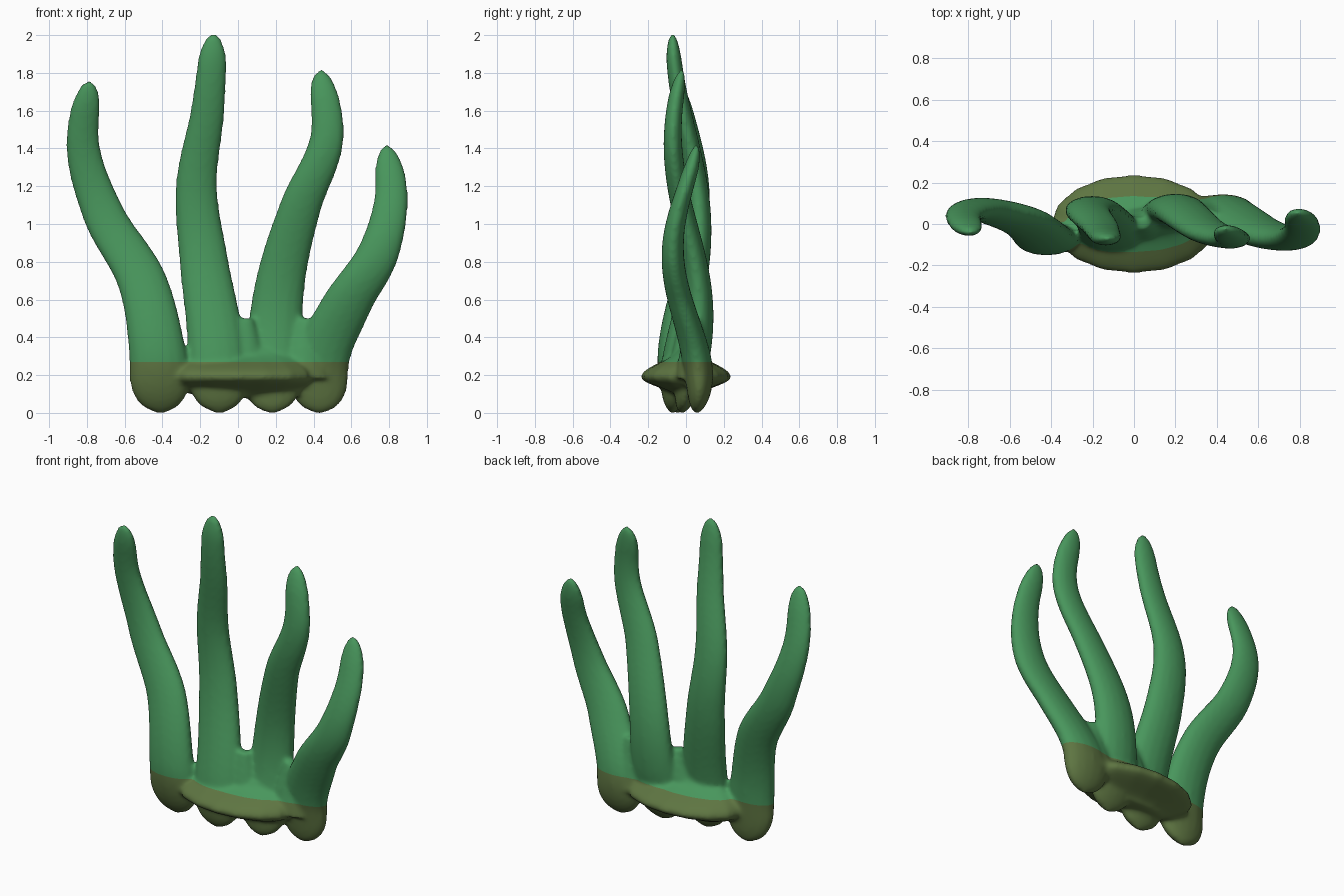
import bpy, bmesh, math
from mathutils import Vector

cube = bpy.data.objects.get("Cube")
if cube:
    bpy.data.objects.remove(cube)

SEAM = 0.27   # height where the olive base meets the green arms
SIDES = 16


def material(name, *rgb):
    mat = bpy.data.materials.new(name)
    mat.use_nodes = True
    mat.diffuse_color = (*rgb, 1)
    mat.node_tree.nodes["Principled BSDF"].inputs["Base Color"].default_value = (*rgb, 1)
    return mat


def spline(values, t):
    """Smooth curve through evenly spaced values, with t running from zero to one."""
    last = len(values) - 1
    i = min(int(t * last), last - 1)
    u = t * last - i
    before, start = values[max(i - 1, 0)], values[i]
    end, after = values[i + 1], values[min(i + 2, last)]
    slope_in, slope_out = (end - before) / 2, (after - start) / 2
    ease = u * u * (3 - 2 * u)
    return (start + (end - start) * ease
            + slope_in * u * (1 - u) ** 2 - slope_out * u * u * (1 - u))


def round_end(distance, length):
    """Scale factor that closes a limb with a rounded end."""
    rest = 1 - min(distance / length, 1)
    return max(math.sqrt(1 - rest * rest), 0.15)


def loft(bm, rings):
    """Skin a stack of level ellipses given as centre, half width, half depth."""
    loops = []
    for centre, width, depth in rings:
        angles = [math.tau * i / SIDES for i in range(SIDES)]
        loops.append([bm.verts.new(centre + Vector((width * math.cos(a), depth * math.sin(a), 0)))
                      for a in angles])
    for low, high in zip(loops, loops[1:]):
        for i in range(SIDES):
            j = (i + 1) % SIDES
            bm.faces.new((low[i], low[j], high[j], high[i]))
    bm.faces.new(loops[0][::-1])
    bm.faces.new(loops[-1])


def add_arm(bm, top, phase, sideways):
    """Flattened, tapering arm that waves sideways and sways front to back."""
    count = 60
    rings = []
    for step in range(count + 1):
        t = step / count
        z = top * t
        centre = Vector((spline(sideways, t), -0.07 * math.cos(math.tau * (t - phase)), z))
        ahead, behind = min(t + 0.02, 1), max(t - 0.02, 0)
        lean = (spline(sideways, ahead) - spline(sideways, behind)) / (top * (ahead - behind))
        radius = (0.17 - 0.1 * t) * round_end(top - z, 0.17)
        rings.append((centre, radius * math.hypot(1, lean) * round_end(z, 0.2),
                      radius * 0.54 * round_end(z, 0.35)))
    loft(bm, rings)


def add_foot(bm):
    """Oval lens with a soft rim that rises to a low saddle between the arms."""
    rings = []
    for step in range(-10, 11):
        s = step / 10
        swell = math.cos(s * math.pi / 2)
        z = 0.19 + s * (0.15 if s > 0 else 0.11)
        rings.append((Vector((0, 0, z)), 0.2 + 0.2 * swell, 0.05 + 0.19 * swell ** 2))
    loft(bm, rings)


def add_web(bm, x, y):
    """Tapering skin that fills the fork between two neighbouring arms."""
    loft(bm, [(Vector((x, y, 0.18)), 0.15, 0.1), (Vector((x, y, 0.34)), 0.1, 0.07),
              (Vector((x, y, 0.5)), 0.05, 0.03)])


# Arms from the model's right to its left
bm = bmesh.new()
add_arm(bm, 1.76, 0.15, (-0.41, -0.43, -0.51, -0.71, -0.82, -0.79))
add_arm(bm, 2.01, 0.0, (-0.1, -0.12, -0.18, -0.22, -0.16, -0.13))
add_arm(bm, 1.82, 0.8, (0.18, 0.19, 0.23, 0.33, 0.47, 0.44))
add_arm(bm, 1.42, 0.6, (0.43, 0.44, 0.57, 0.74, 0.81, 0.79))
add_foot(bm)
add_web(bm, 0.03, 0.0)
add_web(bm, 0.35, 0.04)

mesh = bpy.data.meshes.new("tentacle_cluster")
bm.to_mesh(mesh)
bm.free()
cluster = bpy.data.objects.new("tentacle_cluster", mesh)
bpy.context.collection.objects.link(cluster)

# Fuse the parts into one soft skin
remesh = cluster.modifiers.new("fuse", "REMESH")
remesh.mode = "VOXEL"
remesh.voxel_size = 0.013
soften = cluster.modifiers.new("soften", "SMOOTH")
soften.factor = 0.5
soften.iterations = 8
depsgraph = bpy.context.evaluated_depsgraph_get()
fused = bpy.data.meshes.new_from_object(cluster.evaluated_get(depsgraph))
cluster.modifiers.clear()
fused.materials.clear()
fused.materials.append(material("sea green", 0.065, 0.305, 0.107))
fused.materials.append(material("olive", 0.112, 0.178, 0.054))
cluster.data = fused

# Cut a clean colour seam, then colour the faces by height
bm = bmesh.new()
bm.from_mesh(fused)
bmesh.ops.bisect_plane(bm, geom=bm.verts[:] + bm.edges[:] + bm.faces[:],
                       plane_co=(0, 0, SEAM), plane_no=(0, 0, 1))
for face in bm.faces:
    face.smooth = True
    face.material_index = int(face.calc_center_median().z < SEAM)
bm.to_mesh(fused)
bm.free()
